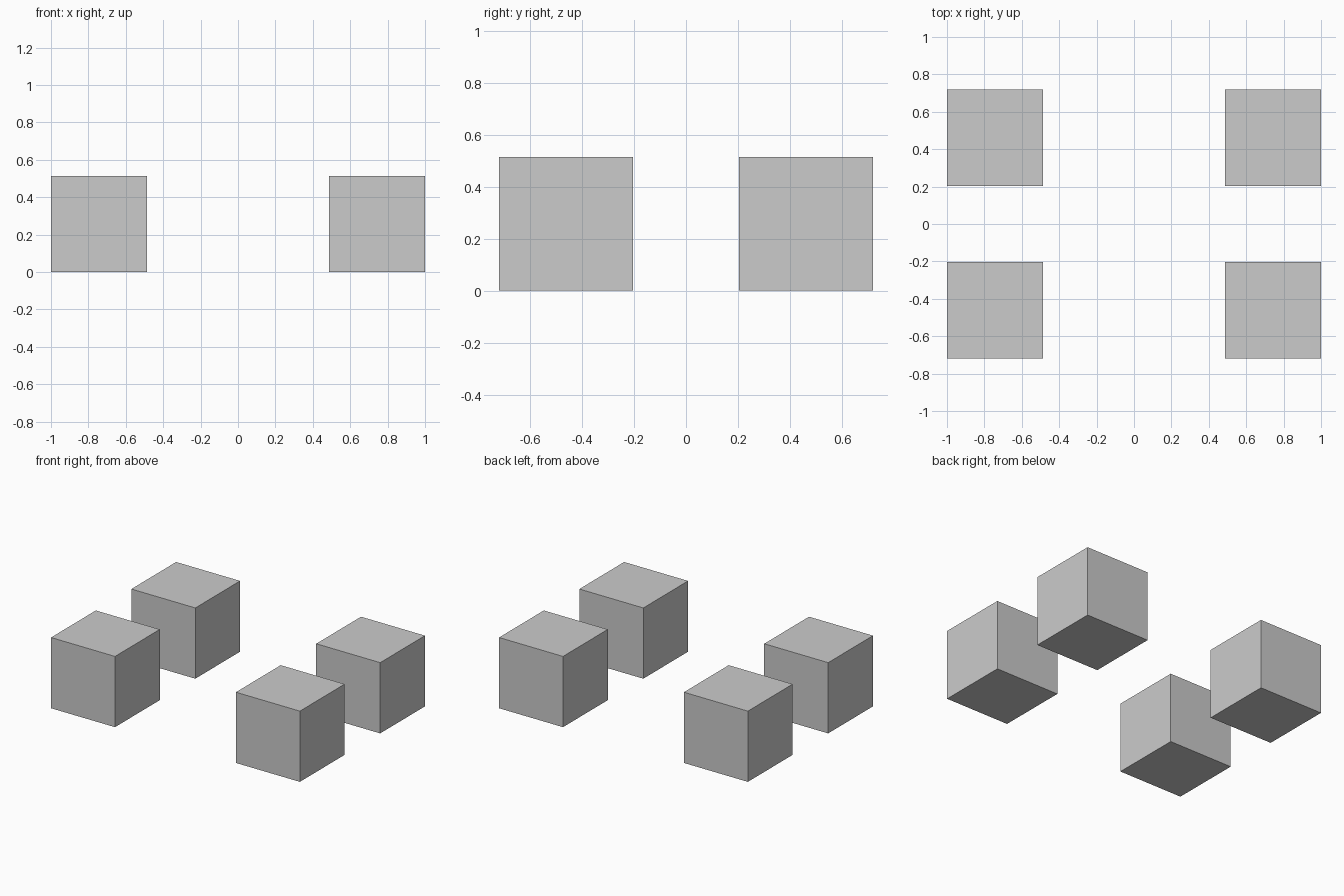
import bpy

if "Cube" in bpy.data.objects:
    bpy.data.objects.remove(bpy.data.objects["Cube"])

SIZE = 0.514           # edge length of each cube
CX = 1 - SIZE / 2      # column offset from the centre
CY = 0.461             # row offset from the centre


def add_block(name, x, y):
    bpy.ops.mesh.primitive_cube_add(size=SIZE, location=(x, y, SIZE / 2))
    bpy.context.object.name = name


# Four identical blocks, one at each corner of a rectangle
for side, sx in (("left", -1), ("right", 1)):
    for end, sy in (("front", -1), ("back", 1)):
        add_block(f"{end}_{side}_block", sx * CX, sy * CY)
